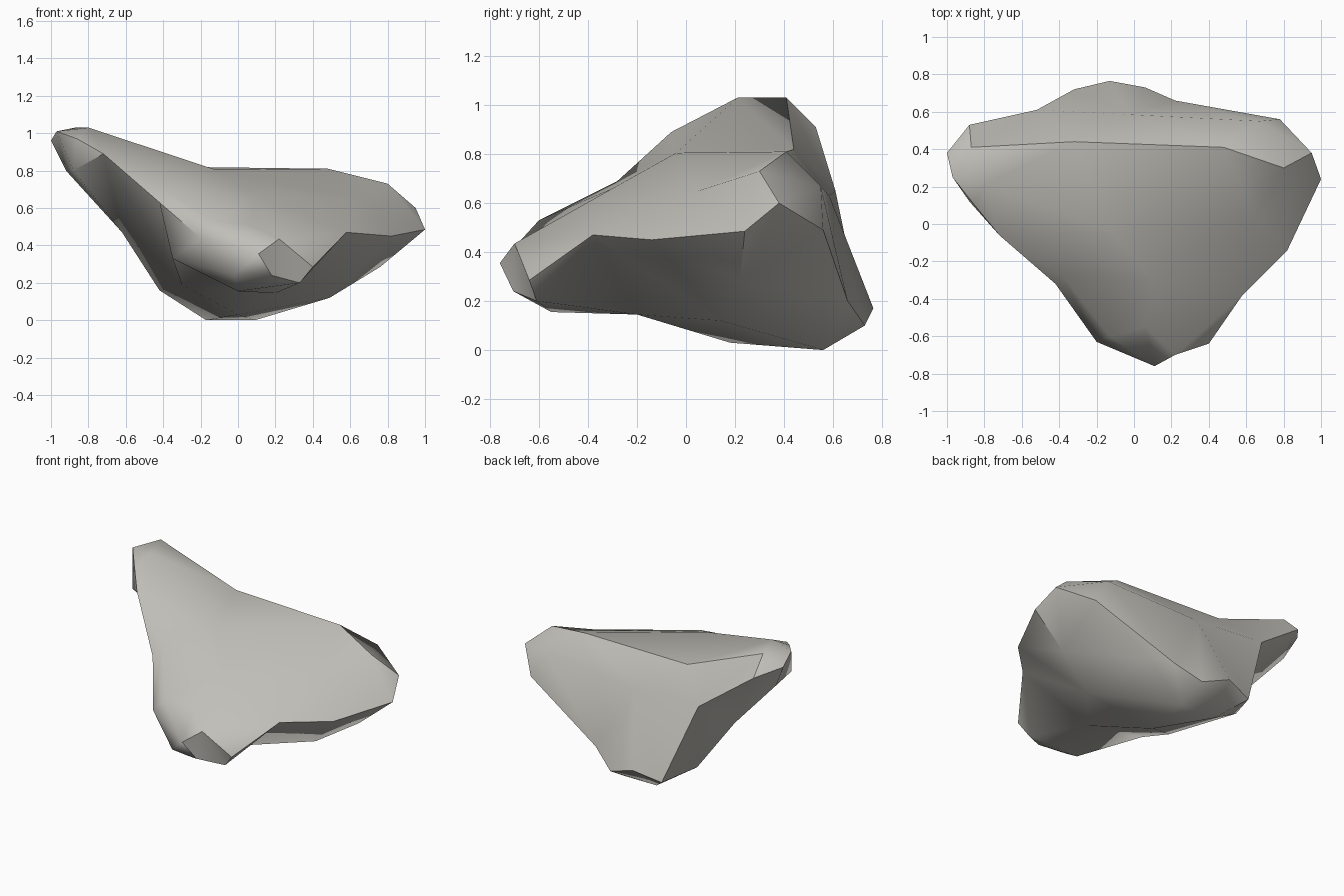
import bpy, bmesh, math
from mathutils import Vector
from mathutils.geometry import delaunay_2d_cdt

if "Cube" in bpy.data.objects:
    bpy.data.objects.remove(bpy.data.objects["Cube"])

# Outline of the boulder as seen from above, counter-clockwise, with heights
RIM = [(1, .24, .485), (.95, .38, .6), (.78, .56, .49), (.22, .66, .2), (.06, .73, .1),
       (-.13, .765, .17), (-.32, .72, .12), (-.52, .61, .65), (-.88, .53, .91),
       (-1, .38, .96), (-.97, .25, 1.01), (-.88, .12, .8), (-.72, -.06, .89),
       (-.42, -.32, .63), (-.2, -.63, .44), (.11, -.76, .355), (.22, -.7, .435),
       (.4, -.64, .285), (.58, -.38, .47), (.82, -.14, .45)]

# Corners of the upper side: back ridge, back crease, saddle, right lobe, front lip
CROWN = [(-.87, .41, 1.03), (-.32, .44, .82), (.48, .41, .81),
         (-.02, .585, .63), (.67, .55, .67),
         (-.8, .21, 1.03), (-.12, -.04, .805), (.1, -.3, .66),
         (.8, .3, .73), (.65, .05, .65),
         (-.38, -.28, .69), (-.13, -.6, .53), (.06, -.55, .51), (-.86, .11, .97)]

# Corners of the underside: foot, right flank, left flank, front
BELLY = [(.09, .56, 0), (-.17, .56, 0), (0, .18, .03),
         (.36, .58, .22), (.49, .14, .12), (.76, .22, .285),
         (-.42, .48, .16), (-.62, .36, .47), (-.92, .34, .8),
         (-.35, -.34, .33), (-.3, -.02, .19), (.2, -.2, .145),
         (0, -.55, .155), (.33, -.61, .2), (.18, -.705, .24), (-.02, -.68, .24)]

N = len(RIM)


def skin(bm, rim_verts, inner, creases):
    """Stretch a triangulated sheet over the rim and the inner corners."""
    pts = RIM + inner
    verts = rim_verts + [bm.verts.new(p) for p in inner]
    flat = [Vector(p[:2]) for p in pts]
    out = delaunay_2d_cdt(flat, creases, [list(range(N))], 1, 1e-5)
    faces, origin = out[2], out[3]
    for f in faces:
        corners = [verts[origin[i][0]] for i in f]
        if bm.faces.get(corners) is None:
            bm.faces.new(corners)


bm = bmesh.new()
rim_verts = [bm.verts.new(p) for p in RIM]
# upper side with its back ridge, back crease, wing edge and chipped front corner
skin(bm, rim_verts, CROWN, [(N, N + 1), (N + 1, N + 2), (7, N + 3), (N + 3, N + 4),
                            (N + 5, N + 6), (N + 6, N + 2), (10, N + 13),
                            (N + 13, 12), (1, N + 4), (16, 18)])
# underside with its foot edges and front crease
skin(bm, rim_verts, BELLY, [(N, N + 1), (N, N + 4), (N, N + 3), (2, N + 3),
                            (N + 4, N + 5), (N + 5, 0), (N + 9, N + 15),
                            (N + 6, N + 7), (N + 7, N + 8)])
bmesh.ops.recalc_face_normals(bm, faces=bm.faces[:])

mesh = bpy.data.meshes.new("boulder")
bm.to_mesh(mesh)
bm.free()
boulder = bpy.data.objects.new("boulder", mesh)
bpy.context.collection.objects.link(boulder)

# Stone colour
stone = bpy.data.materials.new("warm grey stone")
stone.diffuse_color = (.53, .52, .48, 1)
stone.use_nodes = True
stone.node_tree.nodes["Principled BSDF"].inputs["Base Color"].default_value = stone.diffuse_color
mesh.materials.append(stone)

# Soft shading with sharp creases
bpy.context.view_layer.objects.active = boulder
boulder.select_set(True)
bpy.ops.object.shade_smooth_by_angle(angle=math.radians(42))
